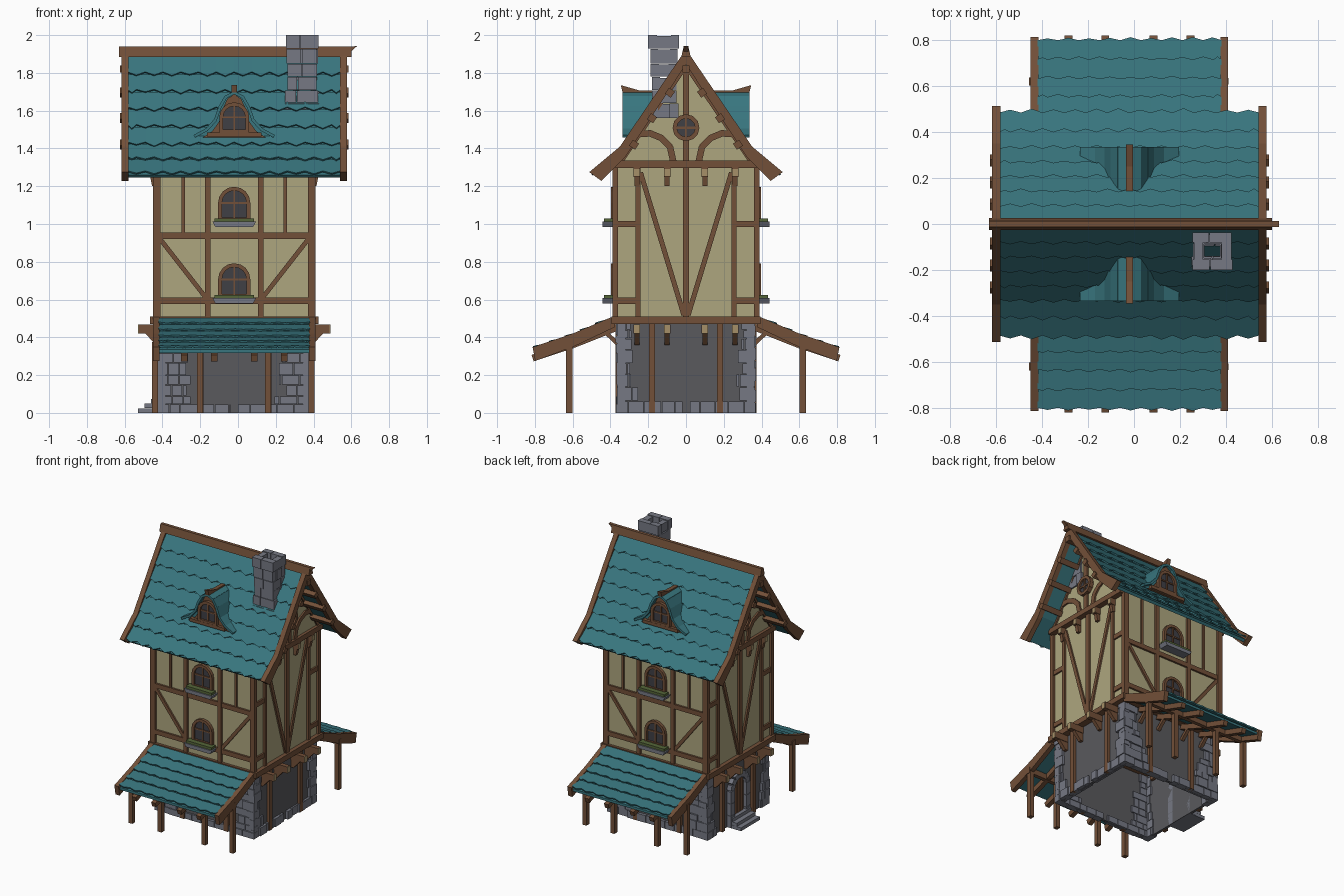
import bpy, bmesh, math, random
from mathutils import Vector as V

if "Cube" in bpy.data.objects:
    bpy.data.objects.remove(bpy.data.objects["Cube"])

random.seed(4)
CX = -0.02                      # house axis is a little left of x = 0
COL = {"wood": (.17, .08, .04), "end": (.38, .28, .14), "plaster": (.42, .38, .21),
       "tile": (.04, .18, .21), "stone": (.18, .19, .23), "base": (.10, .10, .11),
       "glass": (.05, .05, .06), "plant": (.09, .13, .04)}
MATS, PARTS = {}, {}
for k, c in COL.items():
    MATS[k] = bpy.data.materials.new(k)
    MATS[k].diffuse_color = (*c, 1)


# ---- helpers: everything is a polygon swept along a vector
def prism(name, mat, pts, vec):
    bm = PARTS.setdefault(name, (bmesh.new(), mat))[0]
    a = [bm.verts.new(p) for p in pts]
    b = [bm.verts.new(V(p) + V(vec)) for p in pts]
    bm.faces.new(a)
    bm.faces.new(b[::-1])
    for i in range(len(a)):
        j = (i + 1) % len(a)
        bm.faces.new((a[j], a[i], b[i], b[j]))


def box(name, mat, x0, x1, y0, y1, z0, z1):
    prism(name, mat, [(x0, y0, z0), (x1, y0, z0), (x1, y1, z0), (x0, y1, z0)], (0, 0, z1 - z0))


def wall(axis, s, base):        # maps (along, height, outward) to space
    if axis == "y":
        return lambda u, z, d: V((u, s * (base + d), z))
    return lambda u, z, d: V((s * (base + d), u, z))


def plate(name, mat, W, pts, d0, d1):
    prism(name, mat, [W(u, z, d0) for u, z in pts], W(0, 0, d1) - W(0, 0, d0))


def rect(name, mat, W, u0, u1, z0, z1, d0, d1):
    plate(name, mat, W, [(u0, z0), (u1, z0), (u1, z1), (u0, z1)], d0, d1)


def path(name, mat, W, pts, w, d0, d1, ext=0.1):
    for p, q in zip(pts, pts[1:]):
        p, q = V(p), V(q)
        t = (q - p).normalized()
        n = V((-t.y, t.x)) * w / 2
        p, q = p - t * w * ext, q + t * w * ext
        plate(name, mat, W, [p + n, q + n, q - n, p - n], d0, d1)


def both(pts):                  # mirror a half profile that starts on the axis
    return [(-u, z) for u, z in pts[:0:-1]] + list(pts)


def arch(r, z0, spring, n=8):
    return [(r, z0)] + [(r * math.cos(math.pi * i / n), spring + r * math.sin(math.pi * i / n))
                        for i in range(n + 1)] + [(-r, z0)]


def window(W, z0, spring, r, name="window"):
    plate(name + "_glass", "glass", W, arch(r, z0, spring), -.01, .008)
    path(name + "_frame", "wood", W, arch(r - .009, z0, spring), .02, 0, .022)
    rect(name + "_frame", "wood", W, -r, r, z0, z0 + .015, 0, .022)
    rect(name + "_frame", "wood", W, -.005, .005, z0, spring + r - .01, 0, .015)
    rect(name + "_frame", "wood", W, -r, r, spring - .005, spring + .005, 0, .015)


def tiles(name, prof, s, hw, rows, tw):
    P = [V((0, s * y, z)) for y, z in prof]
    L = [(b - a).length for a, b in zip(P, P[1:])]

    def at(t):
        t *= sum(L)
        for i, l in enumerate(L):
            if t <= l or i == len(L) - 1:
                d = (P[i + 1] - P[i]).normalized()
                return P[i] + d * t, V((0, -s * d.z, abs(d.y)))
            t -= l
    for r in range(rows):
        (a, _), (b, n), (c, _) = at(r / rows), at((r + 1) / rows - .01), at((r + 1) / rows + .02)
        x = -hw - (tw / 2 if r % 2 else 0)
        while x < hw - .005:
            x0, x1, drop = max(x, -hw), min(x + tw, hw), n * .012
            j = (c - b) * random.uniform(.6, 1.1)
            X = lambda v: V((v, 0, 0))
            prism(name, "tile", [a + X(x0), a + X(x1), b + drop + X(x1), b + j + drop + X((x0 + x1) / 2),
                                 b + drop + X(x0)], n * .01)
            x += tw


FRONTS = [wall("y", s, .375) for s in (-1, 1)]
SIDES = [wall("x", s, .415) for s in (-1, 1)]

# ---- ground floor: hollow walls, posts, rough stone corners and footing
for ax, base, hu, lim in (("y", .35, .395, .16), ("x", .395, .35, .09)):
    for s in (-1, 1):
        W = wall(ax, s, base)
        rect("ground_wall", "base", W, -hu, hu, 0, .48, -.02, 0)
        for p in (-.18, .18):
            rect("ground_post", "wood", W, p - .017, p + .017, 0, .48, -.01, .022)
        z = 0
        while z < .46:
            h = min(random.uniform(.04, .075), .475 - z)
            for e in (-1, 1):
                u, reach = 0, lim * (1.2 - z) * random.uniform(.75, 1.15)
                if z == 0 and not (ax == "x" and s == -1):
                    reach = hu
                while u < reach - .01:
                    w = min(random.uniform(.05, .1), reach - u)
                    lo, hi = sorted((e * (hu + .015 - u), e * (hu + .015 - u - w + .004)))
                    rect("corner_stone", "stone", W, lo, hi, z, z + h - .004, -.03, random.uniform(.01, .022))
                    u += w
            z += h

# ---- door with stone arch and steps on the left side
W = wall("x", -1, .395)
plate("door", "wood", W, arch(.075, .06, .27), -.01, .012)
for u in (-.035, 0, .035):
    rect("door_board", "wood", W, u - .014, u + .014, .07, .32, 0, .018)
path("door_arch", "stone", W, [(.09, 0), (.09, .09), (.09, .18)] + arch(.09, .26, .27, 7)[1:-1]
     + [(-.09, .18), (-.09, .09), (-.09, 0)], .045, -.02, .035, -.03)
for i in range(3):
    box("door_step", "stone", -.51 + .035 * i, -.38, -.11, .11, .025 * i, .025 * i + .024)

# ---- upper floors: walls, floor beam, joists
box("upper_wall", "plaster", -.415, .415, -.375, .375, .49, 1.31)
box("floor_beam", "wood", -.445, .445, -.395, .395, .47, .51)
for y in (-.26, -.1, .1, .26):
    for s, W in zip((-1, 1), SIDES):
        rect("joist", "wood", W, y - .017, y + .017, .42, .468, -.06, .09)
        rect("joist_end", "end", W, y - .016, y + .016, .421, .467, .09, .094)
        rect("joist", "wood", W, y - .017, y + .017, 1.25, 1.3, -.02, .04)
        rect("joist_end", "end", W, y - .016, y + .016, 1.255, 1.29, .04, .044)
        for x0, x1, z0, z1 in ((.39, .47, .36, .42), (.41, .445, 1.2, 1.25)):
            prism("joist_bracket", "wood", [(s * x0, y - .013, z0), (s * x0, y - .013, z1), (s * x1, y - .013, z1),
                                            (s * (x0 + .025), y - .013, z0)], (0, .026, 0))

# ---- timber framing, long faces with windows and flower boxes
for sx in (-1, 1):
    for sy in (-1, 1):
        box("corner_post", "wood", *sorted((sx * .39, sx * .43)), *sorted((sy * .36, sy * .39)), .5, 1.31)
for W in FRONTS:
    for z in (.593, .937):
        rect("timber_frame", "wood", W, -.42, .42, z - .017, z + .017, 0, .014)
    for e in (-1, 1):
        path("timber_frame", "wood", W, [(e * .14, .5), (e * .14, 1.3)], .03, 0, .015)
        path("timber_frame", "wood", W, [(e * .27, .94), (e * .27, 1.3)], .017, 0, .012)
        path("timber_frame", "wood", W, [(e * .4, .93), (e * .15, .61)], .024, 0, .012)
    for z in (.615, 1.02):
        window(W, z, z + .092, .084)
        plate("flower_box", "stone", W, [(-.1, z - .035), (.1, z - .035), (.115, z - .008), (-.115, z - .008)], 0, .068)
        rect("flower_plants", "plant", W, -.105, .105, z - .008, z + .01, .01, .06)

# ---- timber framing, gable ends
for W in SIDES:
    rect("timber_frame", "wood", W, -.017, .017, .5, 1.3, 0, .016)
    for e in (-1, 1):
        path("timber_frame", "wood", W, [(e * .255, .5), (e * .255, 1.3)], .027, 0, .014)
        path("timber_frame", "wood", W, [(e * .24, 1.27), (e * .012, .52)], .026, 0, .012)
        for z in (.593, 1.0):
            rect("timber_frame", "wood", W, *sorted((e * .25, e * .37)), z - .017, z + .017, 0, .012)
plate("gable_wall", "plaster", wall("x", 1, 0), both([(0, 1.85), (.32, 1.38), (.37, 1.3)]), -.435, .435)
for s in (-1, 1):
    W = wall("x", s, .435)
    rect("gable_beam", "wood", W, -.375, .375, 1.297, 1.335, -.03, .022)
    rect("gable_brace", "wood", W, -.017, .017, 1.33, 1.84, 0, .014)
    for e in (-1, 1):
        path("gable_brace", "wood", W, [(e * u, z) for u, z in
             ((.26, 1.475), (.19, 1.48), (.13, 1.455), (.085, 1.41), (.065, 1.32))], .034, 0, .012)
        path("gable_brace", "wood", W, [(e * .015, 1.82), (e * .34, 1.34)], .028, 0, .012)
    ring = [(.06 * math.cos(i * math.pi / 6), 1.51 + .06 * math.sin(i * math.pi / 6)) for i in range(13)]
    plate("round_window_glass", "glass", W, ring[:-1], -.01, .017)
    path("round_window_frame", "wood", W, ring, .022, 0, .03)
    path("round_window_frame", "wood", W, [(-.06, 1.51), (.06, 1.51)], .012, 0, .024)
    path("round_window_frame", "wood", W, [(0, 1.45), (0, 1.57)], .012, 0, .024)

# ---- main roof: slab, tiles, verge boards, ridge and purlins
X1 = wall("x", 1, 0)
ROOF = [(0, 1.88), (.335, 1.385), (.475, 1.26)]
plate("roof_slab", "tile", X1, both(ROOF) + both([(0, 1.845), (.32, 1.37), (.46, 1.245)])[::-1], -.57, .57)
for s in (-1, 1):
    tiles("roof_tiles", ROOF, s, .565, 7, .094)
    plate("verge_board", "wood", wall("x", s, .56), both([(0, 1.925), (.35, 1.41), (.512, 1.275)])
          + both([(0, 1.845), (.325, 1.35), (.448, 1.228)])[::-1], 0, .036)
for y, z in both([(0, 1.82), (.085, 1.695), (.18, 1.56), (.275, 1.42)]):
    t = V((0, .56 if y > 0 else -.56, -.83)) if y else V((0, 0, -1))
    n = V((0, -t.z, t.y))
    c = V((-.606, y, z))
    prism("purlin", "wood", [c + (t + n) * .019, c + (t - n) * .019, c - (t + n) * .019, c - (t - n) * .019], (1.212, 0, 0))
prism("ridge_beam", "wood", [(-.61, -.025, 1.885), (-.61, .025, 1.885), (-.61, .012, 1.94), (-.61, -.012, 1.94)], (1.23, 0, 0))
prism("ridge_beam", "wood", [(.6, -.012, 1.895), (.65, -.012, 1.942), (.6, -.012, 1.938)], (0, .024, 0))

# ---- bell shaped dormers on both slopes
BELL = [(0, 1.695), (.045, 1.672), (.075, 1.62), (.1, 1.55), (.145, 1.5), (.21, 1.465)]
for s in (-1, 1):
    W = wall("y", s, .305)
    plate("dormer_roof", "tile", W, both(BELL), -.22, 0)
    path("dormer_rim", "tile", W, both(BELL), .016, -.2, .03)
    plate("dormer_front", "wood", W, both([(u * .8, z - .008) for u, z in BELL]), -.01, .008)
    window(wall("y", s, .312), 1.485, 1.565, .078, "dormer_window")
    rect("dormer_sill", "wood", W, -.145, .145, 1.462, 1.485, -.03, .03)
    plate("dormer_ridge", "wood", wall("x", 1, 0), [(s * y, z) for y, z in
          ((.13, 1.67), (.13, 1.705), (.25, 1.708), (.345, 1.735), (.335, 1.695), (.25, 1.675))], -.015, .015)

# ---- lean-to porches, front and back
PORCH = [(.385, .495), (.6, .4), (.795, .335)]
for s in (-1, 1):
    m = lambda pts: [(s * y, z) for y, z in pts]
    plate("porch_slab", "tile", X1, m(PORCH + [(y, z - .018) for y, z in PORCH[::-1]]), -.405, .405)
    tiles("porch_tiles", PORCH, s, .4, 5, .09)
    for e in (-1, 1):
        plate("porch_verge", "wood", wall("x", e, .395), m([(.375, .515), (.6, .42), (.812, .348), (.798, .275),
              (.585, .355), (.375, .455)]), 0, .034)
    for x in (-.265, -.105, .105, .265):
        W = wall("x", 1, x)
        path("porch_rafter", "wood", W, m([(.36, .455), (.6, .36), (.812, .29)]), .036, -.017, .017, 0)
        path("porch_brace", "wood", W, m([(.355, .36), (.43, .43)]), .022, -.012, .012)
    for x in (-.42, -.18, .18, .41):
        box("porch_post", "wood", x - .016, x + .016, *sorted((s * .602, s * .636)), 0, .375)
    box("porch_beam", "wood", -.43, .43, *sorted((s * .605, s * .633)), .335, .375)

# ---- chimney: stacked rings of rough stone
z = 1.56
for i, h in enumerate((.08, .07, .07, .07, .08, .07)):
    hx, hy = ((.092, .075), (.09, .07), (.078, .066), (.078, .07), (.082, .076), (.085, .082))[i]
    for s in (-1, 1):
        j, k = random.uniform(-.006, .004), random.uniform(-.03, .03)
        cx, cy, t = .36, -.117, .045
        ye = sorted((cy + s * (hy + j), cy + s * (hy - t)))
        box("chimney", "stone", cx - hx, cx + k - .002, *ye, z, z + h - .003 * (i < 5))
        box("chimney", "stone", cx + k + .002, cx + hx + j, *ye, z, z + h - .003 * (i < 5))
        box("chimney", "stone", *sorted((cx + s * (hx - j - .004), cx + s * (hx - t))), cy - hy + t, cy + hy - t, z, z + h - .006)
    z += h

# ---- turn every collected part into an object
for name, (bm, mat) in PARTS.items():
    bmesh.ops.recalc_face_normals(bm, faces=bm.faces)
    me = bpy.data.meshes.new(name)
    bm.to_mesh(me)
    bm.free()
    me.materials.append(MATS[mat])
    ob = bpy.data.objects.new(name, me)
    ob.location.x = CX
    bpy.context.collection.objects.link(ob)

for m in bpy.data.materials:
    if m.users and not m.is_grease_pencil:
        m.use_nodes = True
        m.node_tree.nodes["Principled BSDF"].inputs["Base Color"].default_value = m.diffuse_color
